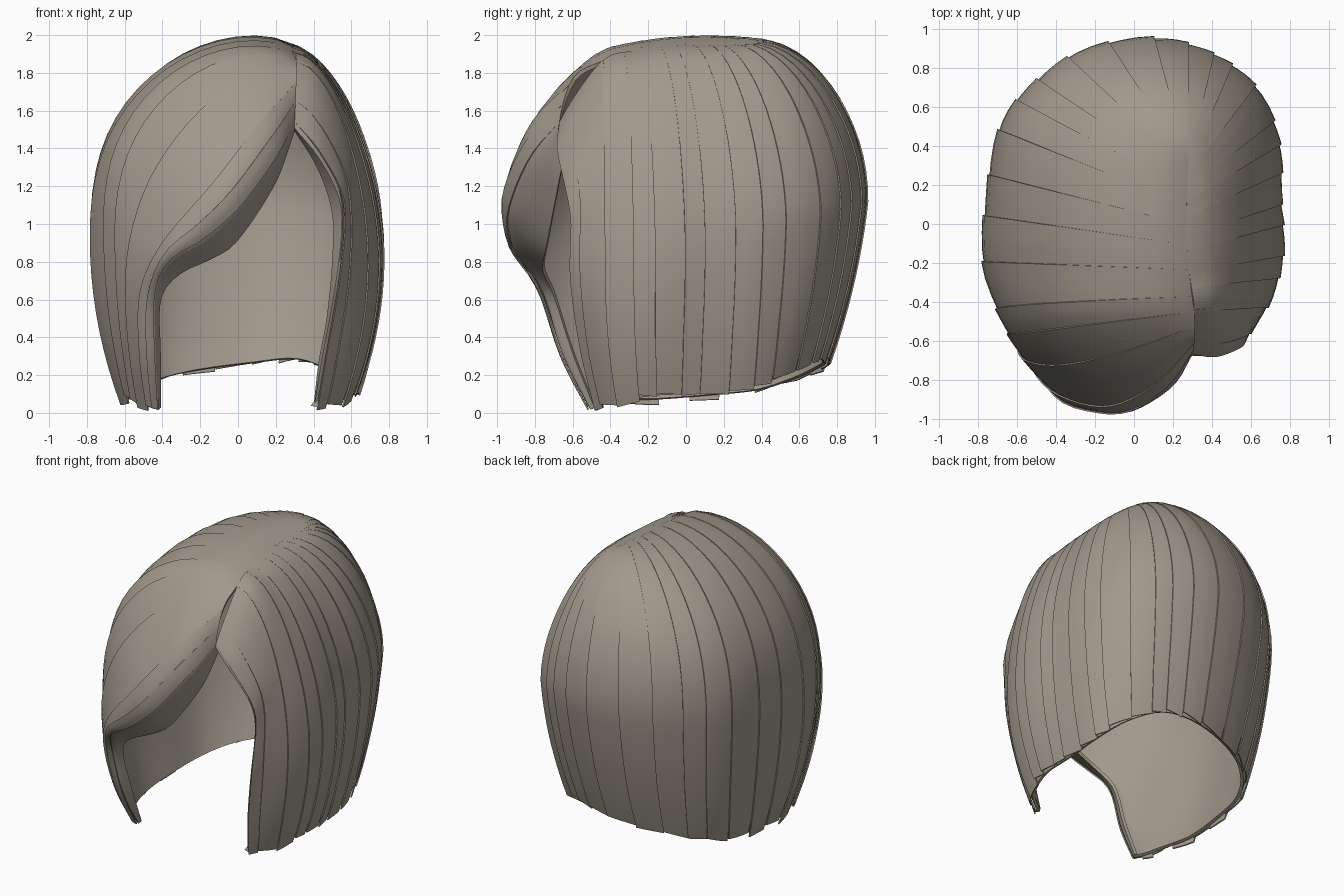
import bpy
import math
import random
from mathutils import Vector

random.seed(4)
if "Cube" in bpy.data.objects:
    bpy.data.objects.remove(bpy.data.objects["Cube"])

hair = bpy.data.materials.new("ash_brown_hair")
hair.use_nodes = True
tone = (0.36, 0.32, 0.265, 1)
hair.diffuse_color = tone
bsdf = hair.node_tree.nodes["Principled BSDF"]
bsdf.inputs["Base Color"].default_value = tone
bsdf.inputs["Roughness"].default_value = 0.8

STEPS = 48


def spline(points, u):
    """Smooth curve through the points, u counted in points."""
    last = len(points) - 1
    k = max(0, min(int(u), last - 1))
    f = u - k
    b, c = points[k], points[k + 1]
    a = points[k - 1] if k > 0 else b * 2 - c
    d = points[k + 2] if k + 2 <= last else c * 2 - b
    return (b * 2 + (c - a) * f + (a * 2 - b * 5 + c * 4 - d) * f ** 2
            + (b * 3 - a - c * 3 + d) * f ** 3) / 2


def even(points):
    """Resample a polyline at equal distances."""
    dist = [0.0]
    for p, q in zip(points, points[1:]):
        dist.append(dist[-1] + (q - p).length)
    result, k = [], 0
    for i in range(STEPS + 1):
        goal = dist[-1] * i / STEPS
        while k < len(points) - 2 and dist[k + 1] < goal:
            k += 1
        f = (goal - dist[k]) / max(dist[k + 1] - dist[k], 1e-9)
        result.append(points[k].lerp(points[k + 1], min(f, 1)))
    return result


def drawn_flow(points):
    points = [Vector(p) for p in points]
    count = 16 * (len(points) - 1)
    return even([spline(points, i / 16) for i in range(count + 1)])


# Parting line, from the forehead to the crown
PARTING = [Vector(p) for p in ((0.30, -0.66, 1.58), (0.32, -0.60, 1.74), (0.31, -0.45, 1.86),
                               (0.28, -0.2, 1.93), (0.27, 0.05, 1.95), (0.28, 0.35, 1.95))]


def parting_at(y):
    samples = [spline(PARTING, i / 20) for i in range(20 * (len(PARTING) - 1) + 1)]
    return min(samples, key=lambda p: abs(p.y - y))


def domed_flow(root_y, wide, hem):
    """Flow line: rounded over the skull, then tucked in towards the hem."""
    root, wide, hem = parting_at(root_y), Vector(wide), Vector(hem)
    side = (0.77 - wide.x) / 1.54
    power, hump = 1.7 + 0.7 * side, 0.06 * side
    points = []
    for i in range(61):
        angle = math.pi / 2 * i / 60
        s = math.sin(angle) ** (2 / power)
        h = max(math.cos(angle), 0) ** (2 / power)
        p = root.lerp(wide, s)
        p.z = wide.z + (root.z - wide.z) * h + hump * math.sin(math.pi * s ** 0.6)
        points.append(p)
    # The back tucks in sooner than the sides
    bend = wide.lerp(hem, 0.25 * max(wide.y, 0))
    bend.z = (wide.z + hem.z) / 2
    for i in range(1, 31):
        f = i / 30
        points.append(wide.lerp(bend, f).lerp(bend.lerp(hem, f), f))
    return even(points)


# Swept fringe: rolled-under edge, outer edge and middle
fringe = [
    ((0.30, -0.62, 1.49), (0.2, -0.68, 1.2), (0, -0.74, 0.9), (-0.15, -0.76, 0.8),
     (-0.3, -0.76, 0.73), (-0.4, -0.7, 0.6), (-0.4, -0.6, 0.3), (-0.4, -0.48, 0)),
    ((0.30, -0.67, 1.54), (0.2, -0.83, 1.35), (0, -0.94, 1.08), (-0.2, -0.935, 0.91),
     (-0.35, -0.9, 0.82), (-0.44, -0.77, 0.64), (-0.44, -0.66, 0.3), (-0.42, -0.5, -0.015)),
    ((0.31, -0.6, 1.77), (0.1, -0.8, 1.56), (-0.15, -0.91, 1.24), (-0.4, -0.85, 0.92),
     (-0.52, -0.73, 0.65), (-0.52, -0.61, 0.3), (-0.48, -0.46, 0)),
]
# Root position, widest point and hem point, round the back from right to left
around = [
    (-0.45, (-0.64, -0.56, 0.95), (-0.55, -0.37, 0.03)),
    (-0.25, (-0.765, -0.22, 0.92), (-0.6, -0.15, 0.03)),
    (-0.05, (-0.75, 0.15, 1.02), (-0.6, 0.1, 0.05)),
    (0.1, (-0.68, 0.5, 1.05), (-0.56, 0.38, 0.08)),
    (0.22, (-0.5, 0.73, 1.1), (-0.42, 0.57, 0.14)),
    (0.3, (-0.25, 0.89, 1.12), (-0.21, 0.68, 0.19)),
    (0.32, (0.1, 0.95, 1.12), (0.08, 0.74, 0.23)),
    (0.3, (0.4, 0.87, 1.1), (0.32, 0.69, 0.25)),
    (0.25, (0.63, 0.69, 1.05), (0.51, 0.55, 0.18)),
    (0.12, (0.74, 0.42, 1), (0.6, 0.36, 0.11)),
    (-0.05, (0.75, 0.12, 0.92), (0.62, 0.08, 0.07)),
    (-0.25, (0.76, -0.16, 0.82), (0.61, -0.16, 0.06)),
    (-0.45, (0.68, -0.42, 0.8), (0.54, -0.36, 0.03)),
]
# Left face-framing curtain: outer edge and rolled-under edge
curtain = [
    ((0.30, -0.67, 1.54), (0.42, -0.68, 1.4), (0.54, -0.63, 1.18), (0.56, -0.6, 1),
     (0.53, -0.6, 0.7), (0.47, -0.55, 0.35), (0.41, -0.47, 0.01)),
    ((0.30, -0.62, 1.49), (0.41, -0.57, 1.3), (0.49, -0.54, 1.06), (0.49, -0.53, 0.8),
     (0.46, -0.52, 0.5), (0.42, -0.49, 0.28), (0.39, -0.45, 0.02)),
]
flows = [drawn_flow(f) for f in fringe]
flows += [domed_flow(*f) for f in around]
flows += [drawn_flow(f) for f in curtain]
LAST = len(flows) - 1


def surface(a, t):
    """Point on the hair: a counts flow lines, t runs from root to hem."""
    j = min(int(t * STEPS), STEPS - 1)
    f = t * STEPS - j
    return spline([c[j].lerp(c[j + 1], f) for c in flows], a)


def lifted(a, t, height):
    da = surface(min(a + 0.05, LAST), t) - surface(max(a - 0.05, 0), t)
    dt = surface(a, min(t + 0.01, 1)) - surface(a, max(t - 0.01, 0))
    return surface(a, t) + da.cross(dt).normalized() * height


def sheet(name, across, down, place, thickness):
    """Grid of points from place(u, v), given an inward thickness."""
    verts = [place(i / across, j / down) for i in range(across + 1) for j in range(down + 1)]
    row = down + 1
    faces = [(i * row + j, (i + 1) * row + j, (i + 1) * row + j + 1, i * row + j + 1)
             for i in range(across) for j in range(down)]
    mesh = bpy.data.meshes.new(name)
    mesh.from_pydata(verts, [], faces)
    mesh.materials.append(hair)
    obj = bpy.data.objects.new(name, mesh)
    bpy.context.collection.objects.link(obj)
    bpy.ops.object.select_all(action="DESELECT")
    obj.select_set(True)
    bpy.context.view_layer.objects.active = obj
    solid = obj.modifiers.new("thickness", "SOLIDIFY")
    solid.thickness = thickness
    solid.offset = -1
    bpy.ops.object.modifier_apply(modifier=solid.name)
    bpy.ops.object.shade_smooth_by_angle(angle=math.radians(40))


# Continuous under-layer with the rolled front edges
sheet("hair_under_layer", 4 * LAST, 32,
      lambda u, v: lifted(u * LAST, v * 0.985, -0.01 * min(1, v * 5)), 0.02)

# Overlapping locks, each lifted along one edge and cut to its own length
start, end, number = 1.0, LAST - 1.0, 1
while start < end - 0.01:
    width = random.uniform(0.35, 0.7)
    stop = end if start + width > end - 0.25 else start + width
    cut = random.uniform(0.98, 0.995)
    slant = random.uniform(-0.015, 0.005)

    def lock(u, v, a0=start, a1=min(stop + 0.06, end)):
        t = v * (cut + slant * u)
        taper = 0.05 * max(0, v - 0.85) / 0.15
        a = a0 + (a1 - a0) * (u + taper * (1 - 2 * u))
        rise = min(1, t * 2.2)
        return lifted(a, t, (0.004 + 0.012 * u) * rise)

    side = "right" if start < 7 else "back" if start < 11 else "left"
    sheet(f"{side}_lock_{number}", 3, 26, lock, 0.008)
    start, number = stop, number + 1
